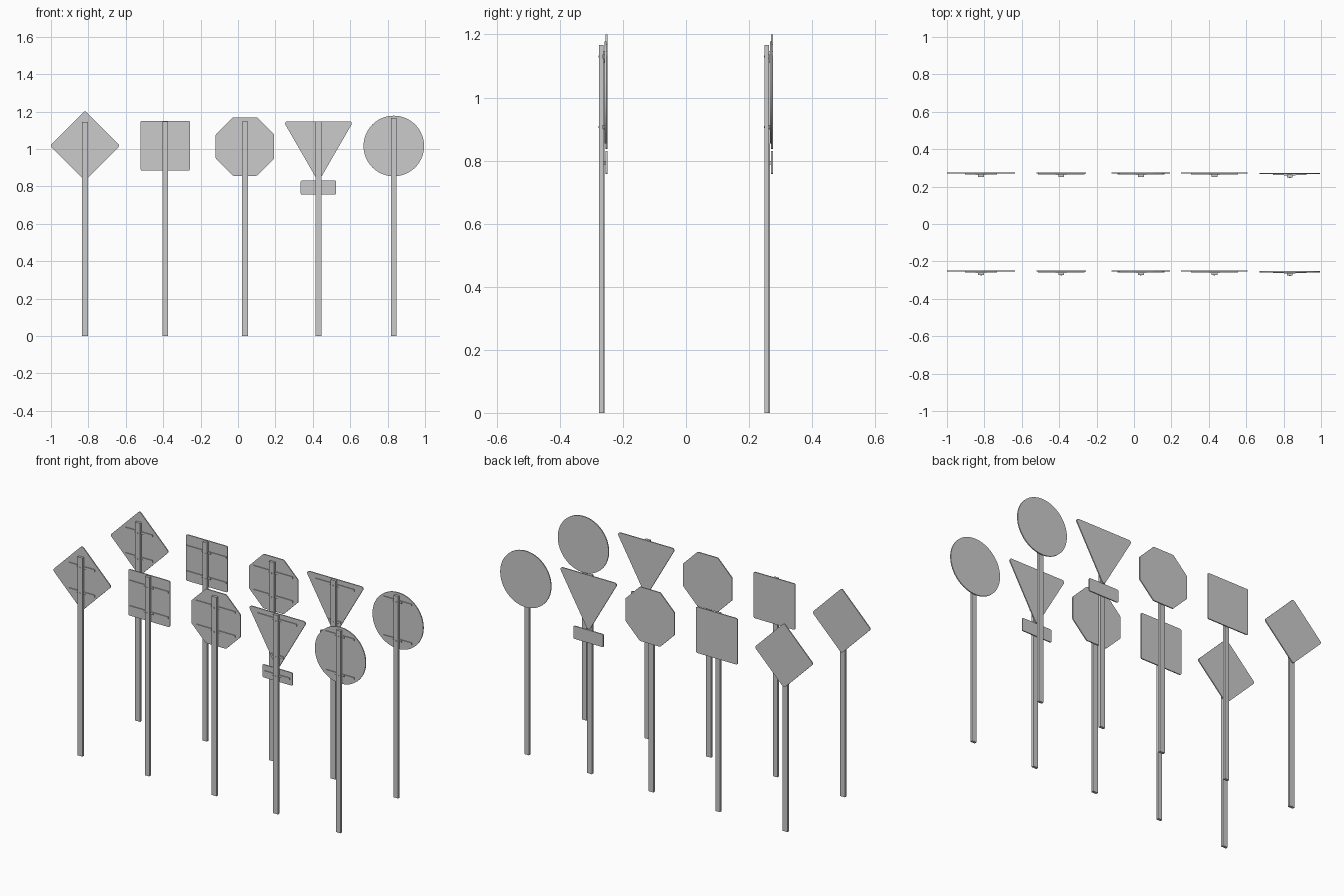
import bpy, bmesh, math
from mathutils import Vector

if "Cube" in bpy.data.objects:
    bpy.data.objects.remove(bpy.data.objects["Cube"])


def rounded(points, r, seg=5):
    """Round the corners of a convex counter-clockwise outline."""
    out = []
    n = len(points)
    for i in range(n):
        p = Vector(points[i])
        a = (Vector(points[i - 1]) - p).normalized()
        b = (Vector(points[(i + 1) % n]) - p).normalized()
        half = a.angle(b) / 2
        c = p + (a + b).normalized() * (r / math.sin(half))
        s = p + a * (r / math.tan(half)) - c
        turn = math.pi - 2 * half
        for k in range(seg + 1):
            t = turn * k / seg
            out.append((c.x + s.x * math.cos(t) - s.y * math.sin(t),
                        c.y + s.x * math.sin(t) + s.y * math.cos(t)))
    return out


def ngon(n, r, start):
    return [(r * math.cos(start + math.tau * i / n),
             r * math.sin(start + math.tau * i / n)) for i in range(n)]


def rect(w, h):
    return [(-w, -h), (w, -h), (w, h), (-w, h)]


def slab(name, outline, x, z, y0, y1, smooth=False):
    """Extrude an x-z outline from y0 to y1."""
    bm = bmesh.new()
    front = [bm.verts.new((x + u, y0, z + v)) for u, v in outline]
    back = [bm.verts.new((x + u, y1, z + v)) for u, v in outline]
    bm.faces.new(front)
    bm.faces.new(back[::-1])
    n = len(outline)
    for i in range(n):
        j = (i + 1) % n
        bm.faces.new((front[i], back[i], back[j], front[j]))
    bmesh.ops.recalc_face_normals(bm, faces=bm.faces)
    me = bpy.data.meshes.new(name)
    bm.to_mesh(me)
    bm.free()
    ob = bpy.data.objects.new(name, me)
    bpy.context.collection.objects.link(ob)
    if smooth:
        bpy.ops.object.select_all(action='DESELECT')
        ob.select_set(True)
        bpy.context.view_layer.objects.active = ob
        bpy.ops.object.shade_smooth_by_angle(angle=math.radians(30))
    return ob


# Plate outlines
diamond = rounded(ngon(4, 0.187, 0), 0.012)
square = rounded(rect(0.132, 0.133), 0.008)
octagon = rounded(ngon(8, 0.169, math.pi / 8), 0.012, 3)
triangle = rounded([(0, -0.324), (0.187, 0), (-0.187, 0)], 0.012)
small_plate = rounded(rect(0.095, 0.037), 0.006)
disc = ngon(64, 0.162, 0)

# name, x, post half width, post top, plates (outline, z), brackets (z, half length)
signs = [
    ("diamond", -0.818, 0.016, 1.145, [(diamond, 1.018)],
     [(1.085, 0.085), (0.938, 0.085)]),
    ("square", -0.389, 0.0135, 1.147, [(square, 1.018)],
     [(1.085, 0.125), (0.938, 0.125)]),
    ("octagon", 0.037, 0.016, 1.147, [(octagon, 1.013)],
     [(1.083, 0.125), (0.945, 0.125)]),
    ("triangle", 0.430, 0.0155, 1.147, [(triangle, 1.148), (small_plate, 0.794)],
     [(1.115, 0.125), (0.905, 0.04), (0.793, 0.08)]),
    ("round", 0.833, 0.0145, 1.166, [(disc, 1.016)],
     [(1.13, 0.09), (0.907, 0.09)]),
]

for row, y in (("front", -0.249), ("back", 0.276)):
    for name, x, w, top, plates, bars in signs:
        tag = f"{row}_{name}"
        d = y - (0.003 if name == "round" else 0)
        # Post
        slab(f"{tag}_post", rect(w, top / 2), x, top / 2, d - 0.0235, d - 0.009)
        # Sign plates
        for outline, z in plates:
            slab(f"{tag}_plate", outline, x, z, d - 0.006, d, True)
        # Bracket bars with a clamp and bolt at the post
        for z, length in bars:
            slab(f"{tag}_bracket", rect(length, 0.006), x, z, d - 0.0105, d - 0.005)
            slab(f"{tag}_clamp", rect(0.03, 0.006), x, z, d - 0.013, d - 0.006)
            slab(f"{tag}_bolt", ngon(6, 0.004, 0), x, z, d - 0.026, d - 0.022)
